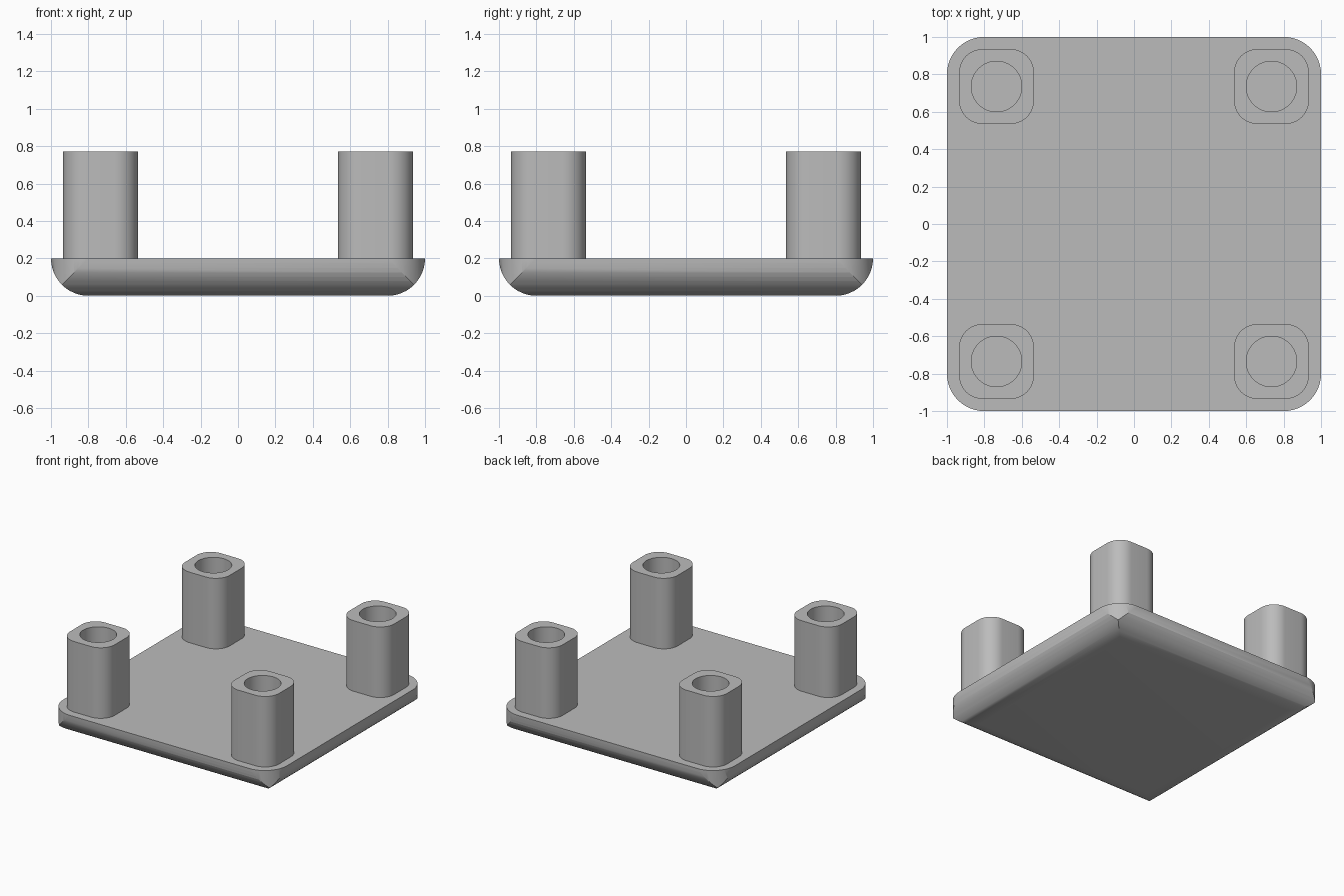
import bpy
import bmesh
from math import cos, sin, pi, sqrt

cube = bpy.data.objects.get("Cube")
if cube:
    bpy.data.objects.remove(cube, do_unlink=True)

PLATE_TOP = 0.2
EDGE_R = 0.2
POST_TOP = 0.77
POST_POS = 0.735
ARC = 12

grey = bpy.data.materials.new("plain grey")
grey.use_nodes = True
colour = (0.5, 0.5, 0.5, 1)
grey.diffuse_color = colour
grey.node_tree.nodes["Principled BSDF"].inputs["Base Color"].default_value = colour


def rounded_square(half, radius, steps=ARC):
    """Counter-clockwise outline of a square with round corners."""
    pts = []
    for k in range(4):
        cx = (half - radius) * (1 if k in (0, 3) else -1)
        cy = (half - radius) * (1 if k < 2 else -1)
        for j in range(steps + 1):
            a = (k + j / steps) * pi / 2
            pts.append((cx + radius * cos(a), cy + radius * sin(a)))
    return pts


def square(half):
    return [(half, half), (-half, half), (-half, -half), (half, -half)]


def loft(name, rings, loop=False):
    """Skin a list of (outline, z); cap the ends, or join them if loop."""
    bm = bmesh.new()
    rows = [[bm.verts.new((x, y, z)) for x, y in pts] for pts, z in rings]
    n = len(rows[0])
    pairs = list(zip(rows, rows[1:]))
    if loop:
        pairs.append((rows[-1], rows[0]))
    else:
        bm.faces.new(rows[0])
        bm.faces.new(rows[-1])
    for a, b in pairs:
        for i in range(n):
            j = (i + 1) % n
            bm.faces.new((a[i], a[j], b[j], b[i]))
    bmesh.ops.recalc_face_normals(bm, faces=bm.faces)
    mesh = bpy.data.meshes.new(name)
    bm.to_mesh(mesh)
    bm.free()
    mesh.materials.append(grey)
    obj = bpy.data.objects.new(name, mesh)
    bpy.context.collection.objects.link(obj)
    return obj


def activate(obj):
    bpy.ops.object.select_all(action="DESELECT")
    obj.select_set(True)
    bpy.context.view_layer.objects.active = obj


def smooth(obj):
    activate(obj)
    bpy.ops.object.shade_smooth_by_angle(angle=pi / 6)


# Base plate: quarter-round underside with mitred corners
layers = []
for i in range(ARC + 1):
    a = i / ARC * pi / 2
    layers.append((square(1 - EDGE_R + EDGE_R * sin(a)), PLATE_TOP - EDGE_R * cos(a)))
plate = loft("base_plate", layers)

# Trim the plate's vertical corners to a round outline
outline = rounded_square(1.0003, EDGE_R)
cutter = loft("corner_trim", [(outline, -0.1), (outline, PLATE_TOP + 0.1)])
cutter.hide_render = True
trim = plate.modifiers.new("corner trim", "BOOLEAN")
trim.operation = "INTERSECT"
trim.solver = "EXACT"
trim.object = cutter
activate(plate)
bpy.ops.object.modifier_apply(modifier=trim.name)
bpy.data.objects.remove(cutter, do_unlink=True)
smooth(plate)

# Hollow corner posts: rounded square outside, round bore inside
outer = rounded_square(0.2, 0.125)
count = len(outer)
bore = [(0.135 * cos((i + 0.5) / count * 2 * pi),
         0.135 * sin((i + 0.5) / count * 2 * pi)) for i in range(count)]
foot = PLATE_TOP - 0.01
for y, depth in ((-POST_POS, "front"), (POST_POS, "back")):
    for x, side in ((POST_POS, "left"), (-POST_POS, "right")):
        post = loft(f"{depth}_{side}_post",
                    [(outer, foot), (outer, POST_TOP), (bore, POST_TOP), (bore, foot)],
                    loop=True)
        post.location = (x, y, 0)
        smooth(post)
